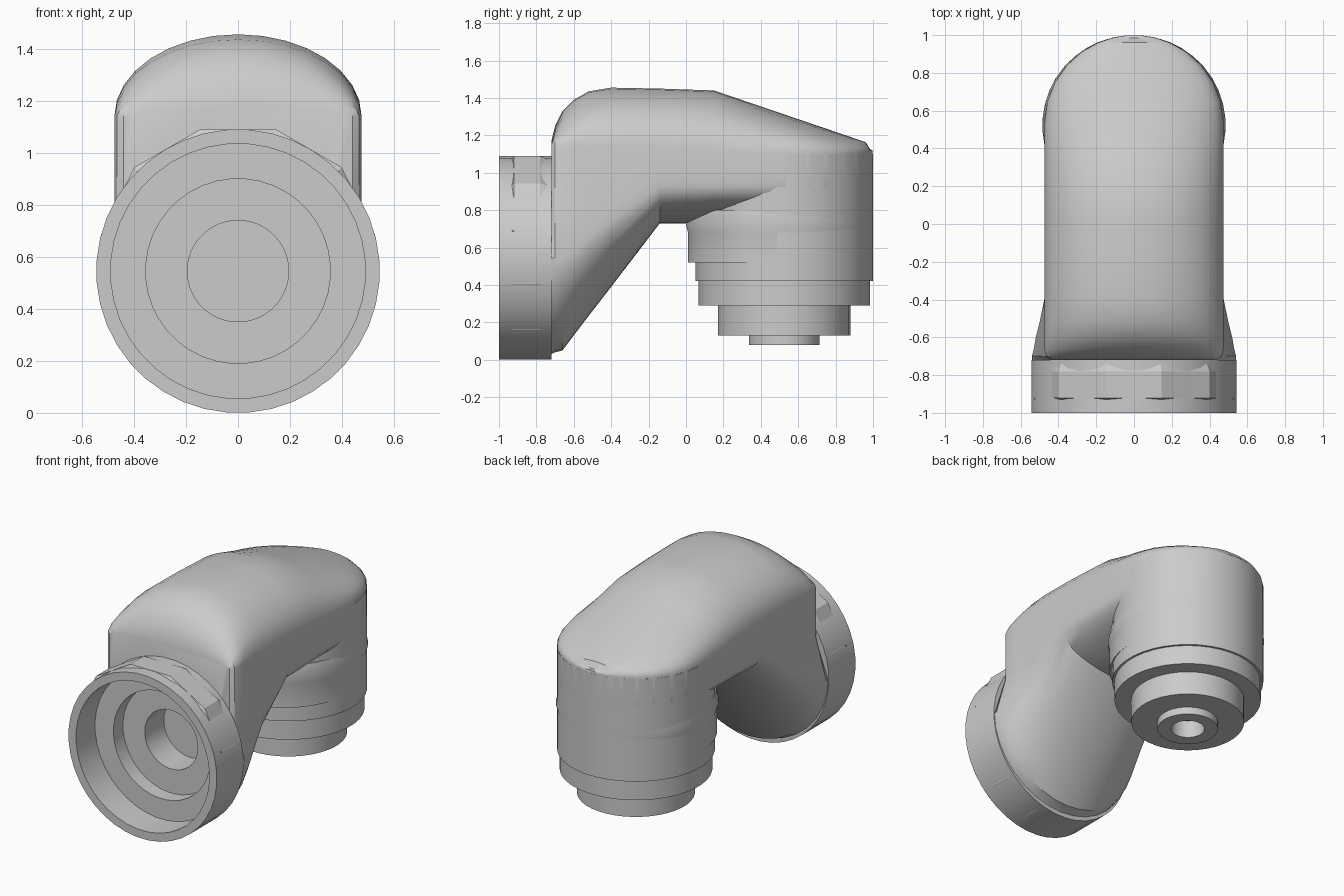
import bpy
import bmesh
from math import sin, cos, pi, sqrt, radians

cube = bpy.data.objects.get("Cube")
if cube:
    bpy.data.objects.remove(cube, do_unlink=True)

grey = bpy.data.materials.new("light grey")
grey.use_nodes = True
GREY = (0.6, 0.6, 0.6, 1)
grey.diffuse_color = GREY
grey.node_tree.nodes["Principled BSDF"].inputs["Base Color"].default_value = GREY

FLANGE_Z = 0.545   # height of the front bore axis
OUTLET_Y = 0.525   # position of the vertical outlet axis
R = 0.475          # half width of the pipe body


def finish(name, bm, angle=30):
    bmesh.ops.remove_doubles(bm, verts=bm.verts, dist=0.0001)
    bmesh.ops.recalc_face_normals(bm, faces=bm.faces)
    mesh = bpy.data.meshes.new(name)
    bm.to_mesh(mesh)
    bm.free()
    mesh.materials.append(grey)
    obj = bpy.data.objects.new(name, mesh)
    bpy.context.collection.objects.link(obj)
    smooth(obj, angle)
    return obj


def smooth(obj, angle):
    bpy.ops.object.select_all(action="DESELECT")
    obj.select_set(True)
    bpy.context.view_layer.objects.active = obj
    bpy.ops.object.shade_smooth_by_angle(angle=radians(angle))


def skin(bm, rings, closed):
    """Join successive rings of vertices with quads."""
    n = len(rings[0])
    pairs = list(zip(rings, rings[1:]))
    if closed:
        pairs.append((rings[-1], rings[0]))
    for a, b in pairs:
        for i in range(n):
            j = (i + 1) % n
            bm.faces.new((a[i], a[j], b[j], b[i]))


def lathe(name, profile, axis, segments=40, shape=None, closed=False, angle=30):
    """Turn (radius, position) points around the outlet (z) or bore (y) axis."""
    bm = bmesh.new()
    rings = []
    for r, h in profile:
        ring = []
        for i in range(segments):
            t = 2 * pi * (i + 0.5) / segments
            u, v = r * cos(t), r * sin(t)
            if shape:
                u, v = shape(u, v)
            co = (u, OUTLET_Y + v, h) if axis == "z" else (u, h, FLANGE_Z + v)
            ring.append(bm.verts.new(co))
        rings.append(ring)
    skin(bm, rings, closed)
    bmesh.ops.dissolve_degenerate(bm, dist=0.0001, edges=bm.edges)
    return finish(name, bm, angle)


def section(top, shoulder, half_top, wide_z, half_wide, bottom):
    """Body cross-section: round belly, straight sides, arched crown."""
    pts = []
    for i in range(17):
        t = pi + pi * i / 16
        pts.append((half_wide * cos(t), wide_z + (wide_z - bottom) * sin(t)))
    mid = min(max(0.81, wide_z + 0.05), shoulder - 0.02)
    pts.append((half_top, mid))
    for i in range(17):
        t = pi * i / 16
        pts.append((half_top * cos(t), shoulder + (top - shoulder) * sin(t)))
    pts.append((-half_top, mid))
    return pts


# Elbow body: y, top, shoulder, shoulder width, widest height, width, bottom
stations = [
    (-0.72, 1.17, 1.14, 0.44, 0.545, 0.54, 0.03),
    (-0.70, 1.25, 1.14, 0.465, 0.545, 0.54, 0.04),
    (-0.66, 1.33, 1.14, R, 0.55, 0.53, 0.05),
    (-0.60, 1.39, 1.14, R, 0.585, 0.52, 0.13),
    (-0.52, 1.435, 1.14, R, 0.65, 0.50, 0.235),
    (-0.40, 1.455, 1.14, R, 0.75, R, 0.39),
    (-0.14, 1.45, 1.14, R, 0.93, R, 0.73),
    (0.00, 1.445, 1.13, R, 0.93, R, 0.73),
    (0.15, 1.44, 1.12, R, 0.93, R, 0.75),
]
# Sloping crown that rounds off over the outlet
for y in (0.34, OUTLET_Y, 0.65, 0.75, 0.84, 0.91, 0.96, 0.985, 0.998):
    half = sqrt(R * R - max(0, y - OUTLET_Y) ** 2)
    top = 1.44 - 0.341 * (y - 0.15) - (0.03 if y > 0.98 else 0)
    stations.append((y, top, 1.11, half, 0.93, half, 0.75))

bm = bmesh.new()
rings = [[bm.verts.new((x, s[0], z)) for x, z in section(*s[1:])] for s in stations]
skin(bm, rings, False)
bm.faces.new(rings[0])
bm.faces.new(rings[-1])
body = finish("elbow_body", bm)

# Hollow the body for the front socket
cutter = lathe("socket_cutter", [(0, -0.8), (0.37, -0.8), (0.37, -0.69),
                                 (0.21, -0.69), (0.21, -0.48), (0, -0.48)], "y")
cut = body.modifiers.new("socket", "BOOLEAN")
cut.operation = "DIFFERENCE"
cut.solver = "EXACT"
cut.object = cutter
bpy.context.view_layer.objects.active = body
bpy.ops.object.select_all(action="DESELECT")
body.select_set(True)
bpy.ops.object.modifier_apply(modifier="socket")
bpy.data.objects.remove(cutter, do_unlink=True)
smooth(body, 30)

# Front flange with its stepped socket
lathe("front_flange", [(0, -0.5), (0.195, -0.5), (0.195, -0.7), (0.355, -0.7),
                       (0.355, -0.8), (0.49, -0.8), (0.49, -1), (FLANGE_Z, -1),
                       (FLANGE_Z, -0.72), (0.37, -0.72), (0.37, -0.69),
                       (0.21, -0.69), (0.21, -0.48), (0, -0.48)], "y")


# Flats around the flange, standing proud only near the top
def flats(u, v):
    r = sqrt(u * u + v * v)
    k = FLANGE_Z / r if v < 0.3 and r > FLANGE_Z else 1
    return u * k, v * k


lathe("flange_flats", [(0.51, -0.93), (0.545, -0.93), (0.564, -0.92),
                       (0.564, -0.78), (0.535, -0.72), (0.51, -0.72)],
      "y", 12, flats, True, 15)

# Vertical outlet with stepped spigot and blind hole
lathe("outlet_spigot", [(0, 1.1), (R, 1.1), (R, 0.42), (0.46, 0.42), (0.46, 0.29),
                        (0.355, 0.29), (0.355, 0.13), (0.19, 0.13), (0.19, 0.08),
                        (0.105, 0.08), (0.105, 0.2), (0, 0.2)], "z")


# Collar bulging towards the bend
def bulge(u, v):
    return u, v * 1.085 if v < 0 else v * 0.98


lathe("outlet_collar", [(0, 0.52), (R, 0.52), (R, 0.68), (0.485, 0.72),
                        (0.47, 0.8), (0, 0.8)], "z", 40, bulge)
